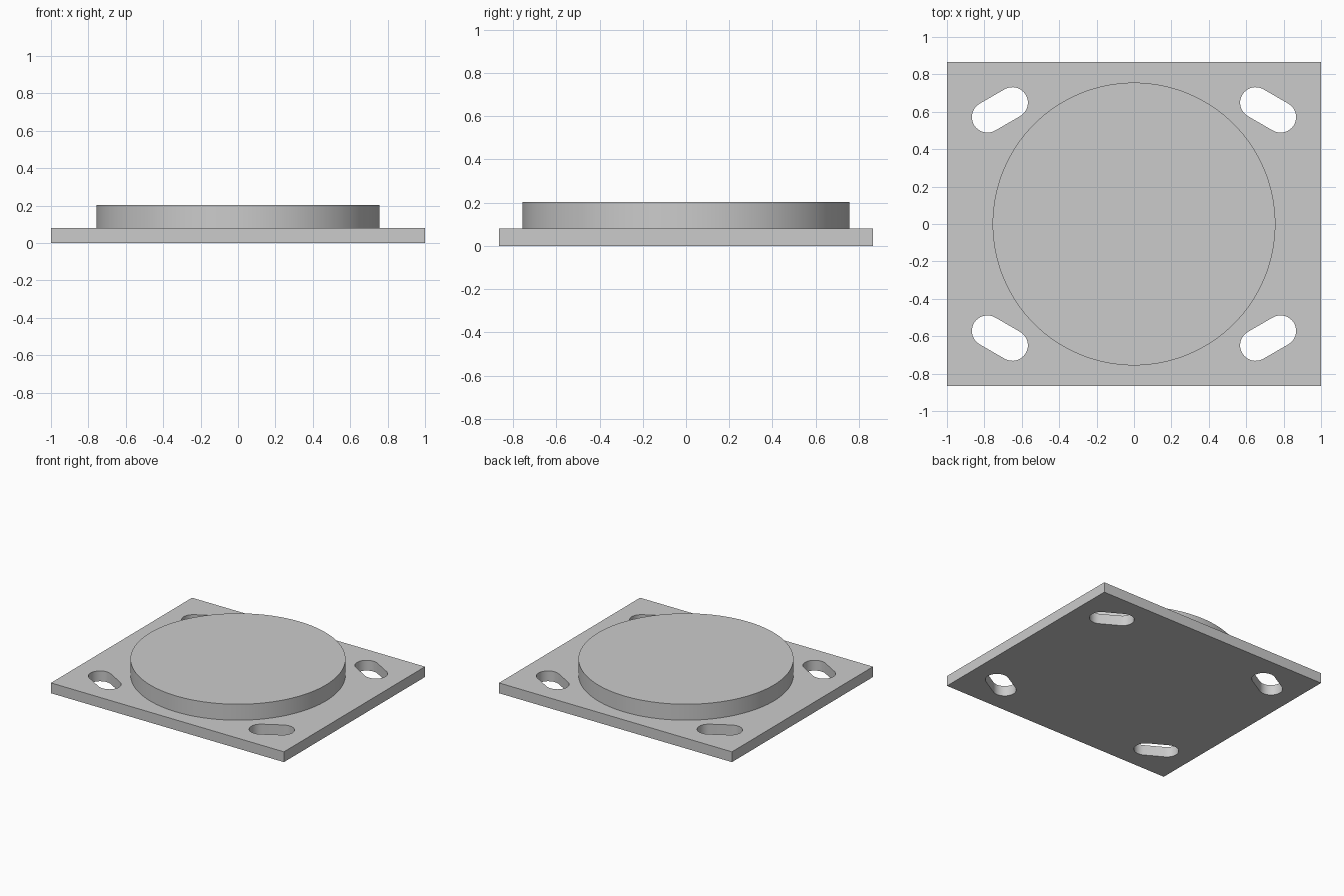
import bpy
import bmesh
from math import sin, cos, pi, radians

cube = bpy.data.objects.get("Cube")
if cube:
    bpy.data.objects.remove(cube, do_unlink=True)

PLATE_TOP = 0.08
DISC_TOP = 0.204

grey = bpy.data.materials.new("light grey")
grey.use_nodes = True
colour = (0.6, 0.6, 0.6, 1)
grey.diffuse_color = colour
grey.node_tree.nodes["Principled BSDF"].inputs["Base Color"].default_value = colour


def prism(name, outline, bottom, top):
    """Extrude a flat outline from bottom to top."""
    bm = bmesh.new()
    base = bm.faces.new([bm.verts.new((x, y, bottom)) for x, y in outline])
    result = bmesh.ops.extrude_face_region(bm, geom=[base], use_keep_orig=True)
    verts = [v for v in result["geom"] if isinstance(v, bmesh.types.BMVert)]
    bmesh.ops.translate(bm, verts=verts, vec=(0, 0, top - bottom))
    bmesh.ops.recalc_face_normals(bm, faces=bm.faces)
    mesh = bpy.data.meshes.new(name)
    bm.to_mesh(mesh)
    bm.free()
    mesh.materials.append(grey)
    obj = bpy.data.objects.new(name, mesh)
    bpy.context.collection.objects.link(obj)
    return obj


def arc(cx, cy, radius, start, sweep, steps):
    return [(cx + radius * cos(start + sweep * i / steps),
             cy + radius * sin(start + sweep * i / steps)) for i in range(steps + 1)]


def smooth(obj):
    bpy.ops.object.select_all(action="DESELECT")
    obj.select_set(True)
    bpy.context.view_layer.objects.active = obj
    bpy.ops.object.shade_smooth_by_angle(angle=radians(30))


# Rectangular base plate
hx, hy = 1.0, 0.865
plate = prism("base_plate", [(-hx, -hy), (hx, -hy), (hx, hy), (-hx, hy)], 0, PLATE_TOP)

# Slanted rounded slots, one mirrored into each corner
tilt = radians(-30)
cx, cy, half, radius = 0.717, 0.61, 0.077, 0.083
dx, dy = half * cos(tilt), half * sin(tilt)
slot = (arc(cx + dx, cy + dy, radius, tilt - pi / 2, pi, 16)
        + arc(cx - dx, cy - dy, radius, tilt + pi / 2, pi, 16))
for sx, side in ((-1, "right"), (1, "left")):
    for sy, end in ((-1, "front"), (1, "back")):
        cutter = prism(f"slot_cutter_{end}_{side}", [(x * sx, y * sy) for x, y in slot],
                       -PLATE_TOP, 2 * PLATE_TOP)
        cutter.hide_render = True
        cut = plate.modifiers.new("slot", "BOOLEAN")
        cut.operation = "DIFFERENCE"
        cut.solver = "EXACT"
        cut.object = cutter
        bpy.context.view_layer.objects.active = plate
        bpy.ops.object.modifier_apply(modifier=cut.name)
        bpy.data.objects.remove(cutter, do_unlink=True)
smooth(plate)

# Raised round boss, seated slightly into the plate
disc = prism("raised_disc", arc(0, 0, 0.756, 0, 2 * pi, 128)[:-1], PLATE_TOP - 0.01, DISC_TOP)
smooth(disc)
